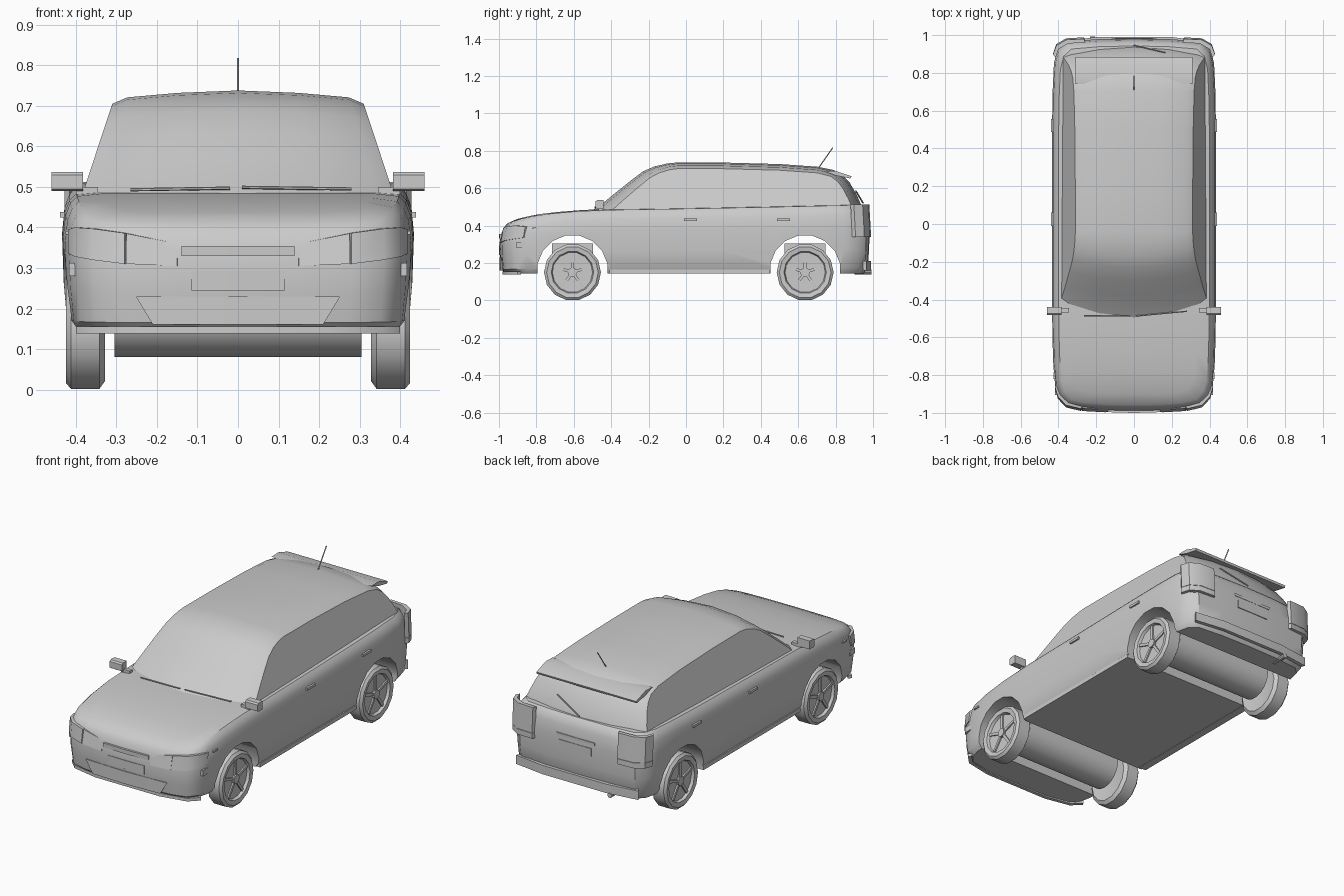
import bpy, bmesh, math
from mathutils import Vector

if "Cube" in bpy.data.objects:
    bpy.data.objects.remove(bpy.data.objects["Cube"])

paint = bpy.data.materials.new("light_grey")
paint.diffuse_color = (0.6, 0.6, 0.6, 1)
paint.use_nodes = True
paint.node_tree.nodes["Principled BSDF"].inputs["Base Color"].default_value = paint.diffuse_color


def smooth(ob, angle=35):
    bpy.ops.object.select_all(action='DESELECT')
    ob.select_set(True)
    bpy.context.view_layer.objects.active = ob
    bpy.ops.object.shade_smooth_by_angle(angle=math.radians(angle))


def loft(name, rings, angle=35):
    """Skin closed rings of equal length and cap both ends with strips."""
    bm = bmesh.new()
    vs = [[bm.verts.new(p) for p in r] for r in rings]
    n = len(rings[0])
    for a, b in zip(vs, vs[1:]):
        for i in range(n):
            bm.faces.new((a[i], a[(i + 1) % n], b[(i + 1) % n], b[i]))
    for r in (vs[0], vs[-1]):
        for i in range(n // 2):
            ids = dict.fromkeys((i, i + 1, (n - i - 1) % n, (n - i) % n))
            if len(ids) > 2:
                bm.faces.new([r[k] for k in ids])
    bmesh.ops.recalc_face_normals(bm, faces=bm.faces)
    me = bpy.data.meshes.new(name)
    bm.to_mesh(me)
    bm.free()
    ob = bpy.data.objects.new(name, me)
    bpy.context.collection.objects.link(ob)
    me.materials.append(paint)
    smooth(ob, angle)
    return ob


def prism(name, x0, x1, profile):
    return loft(name, [[(x, y, z) for y, z in profile] for x in (x0, x1)])


def box(name, x, y, z):
    return prism(name, x[0], x[1], [(y[0], z[0]), (y[1], z[0]), (y[1], z[1]), (y[0], z[1])])


def bar(name, a, b, r, n=6):
    a, b = Vector(a), Vector(b)
    q = (b - a).to_track_quat('Z', 'Y')
    ring = [q @ Vector((r * math.cos(t), r * math.sin(t), 0))
            for t in (2 * math.pi * (i + 0.5) / n for i in range(n))]
    return loft(name, [[p + v for v in ring] for p in (a, b)])


def wrap(name, cols, side=1, tilt=0.0):
    """Thin panel following the body corner; columns are x, y, low z, high z."""
    return loft(name, [[(side * x, y, lo), (side * x, y * (1 - tilt), hi),
                        (side * x * .97, y * (.98 - tilt), hi), (side * x * .97, y * .98, lo)]
                       for x, y, lo, hi in cols])


def interp(pts, y):
    for (a, za), (b, zb) in zip(pts, pts[1:]):
        if y <= b:
            return za + (zb - za) * max(0, (y - a) / (b - a))
    return pts[-1][1]


# lower body: plan outline stacked in layers under the shoulder line
plan = [(0, -.997), (.15, -.994), (.28, -.985), (.36, -.965), (.40, -.92), (.417, -.86),
        (.427, -.75), (.432, -.6), (.434, -.4), (.434, -.1), (.434, .2), (.434, .5), (.431, .7),
        (.424, .85), (.405, .925), (.36, .965), (.2, .978), (0, .982)]
shoulder = [(-1, .385), (-.96, .41), (-.9, .432), (-.8, .455), (-.65, .472), (-.5, .482),
            (0, .49), (.5, .50), (1, .512)]
layers = [(0, .03, .03), (.08, .012, .01), (.35, .004, .003), (.68, 0, 0), (.86, .006, .01),
          (.95, .018, .022), (1, .035, .04), (1.015, .1, .09)]
outline = plan + [(-x, y) for x, y in plan[-2:0:-1]]
rings = []
for t, dx, dy in layers:
    ring = []
    for x, y in outline:
        x, y = x * (1 - dx / .434), y * (1 - dy)
        ring.append((x, y, .145 + t * (interp(shoulder, y) - .145)))
    rings.append(ring)
body = loft("body", rings)

# wheel arches cut straight through
AXLES = (-.607, .637)
for yc in AXLES:
    cutter = bar("arch_cutter", (-.6, yc, .16), (.6, yc, .16), .19, 16)
    cutter.hide_render = True
    mod = body.modifiers.new("arch", 'BOOLEAN')
    mod.operation, mod.solver, mod.object = 'DIFFERENCE', 'EXACT', cutter
    bpy.context.view_layer.objects.active = body
    bpy.ops.object.modifier_apply(modifier=mod.name)
    bpy.data.objects.remove(cutter)
smooth(body)

# cabin: cross-sections along the roof line
roof = [(-.51, .475), (-.45, .515), (-.38, .573), (-.30, .637), (-.23, .69), (-.17, .716),
        (-.10, .732), (-.04, .738), (.2, .737), (.5, .729), (.7, .715), (.79, .697),
        (.84, .668), (.875, .63), (.91, .57), (.937, .51), (.95, .46)]
rings = []
for y, zt in roof:
    def half(z):
        return .378 - (z - .5) * .33
    zs = zt - .033
    pts = [(half(zs) * f, zt - d) for f, d in ((0, 0), (.48, .006), (.88, .017), (1, .033))]
    pts += [(half(z), z) for z in ((zs + .44) / 2, .425)]
    bend = .05 * interp([(-.2, 1), (-.04, 0), (.7, 0), (.86, -.8)], y)
    pts = pts + [(0, .425)] + [(-x, z) for x, z in pts[:0:-1]]
    rings.append([(x, y + bend * (x / .37) ** 2, z) for x, z in pts])
loft("cabin", rings)

# roof spoiler, antenna, wipers
prism("spoiler", -.31, .31, [(.74, .69), (.80, .692), (.885, .664), (.88, .652), (.80, .668)])
bar("antenna", (0, .71, .71), (0, .785, .817), .003)
bar("wiper_left", (-.265, -.485, .493), (-.02, -.487, .497), .004)
bar("wiper_right", (.01, -.487, .499), (.28, -.462, .495), .004)
bar("rear_wiper", (0, .947, .52), (.165, .908, .585), .004)

# nose details
wrap("grille", [(-.14, -.996, .33, .354), (0, -1, .33, .354), (.14, -.996, .33, .354)])
wrap("front_plate", [(-.115, -.997, .244, .293), (0, -1, .244, .293), (.115, -.997, .244, .293)])
wrap("lower_intake", [(-.25, -.99, .226, .23), (-.21, -.991, .16, .23), (0, -.998, .16, .23),
                      (.21, -.991, .16, .23), (.25, -.99, .226, .23)])
wrap("front_lip", [(s * x, y, .138, .155) for s, x, y in
                   ((-1, .40, -.90), (-1, .35, -.95), (-1, .2, -.98), (1, .2, -.98),
                    (1, .35, -.95), (1, .40, -.90))])

# tail details
wrap("rear_plate", [(-.1, .984, .335, .38), (.1, .984, .335, .38)])
wrap("tailgate_handle", [(-.12, .982, .40, .415), (.12, .982, .40, .415)])
wrap("rear_bumper", [(-.38, .965, .16, .21), (-.2, .99, .16, .21), (.2, .99, .16, .21),
                     (.38, .965, .16, .21)])
bar("exhaust", (-.22, .90, .152), (-.22, .992, .152), .013, 10)

for s, side in ((1, "right"), (-1, "left")):
    # lights
    wrap("headlight_inner_" + side, [(.15, -.997, .305, .36), (.275, -.99, .31, .385)], s, .015)
    wrap("headlight_outer_" + side, [(.28, -.99, .31, .386), (.36, -.971, .32, .397),
                                     (.403, -.925, .328, .40), (.419, -.87, .336, .395)], s, .012)
    for part, lo, hi in (("upper", .372, .512), ("lower", .34, .37)):
        wrap("tail_light_%s_%s" % (part, side), [(.265, .988, lo, hi), (.36, .983, lo, hi),
             (.412, .952, lo, hi), (.428, .905, lo, hi)], s, .008 if part == "upper" else 0)
    box("side_marker_" + side, (s * .41, s * .426), (-.82, -.785), (.382, .391))
    box("fog_light_" + side, (s * .39, s * .417), (-.905, -.86), (.28, .312))
    # door mirror
    bm_y = ((-.483, .495), (-.475, .49), (-.44, .49), (-.44, .537), (-.475, .537), (-.483, .53))
    prism("mirror_" + side, s * .383, s * .46, bm_y)
    box("mirror_arm_" + side, (s * .345, s * .40), (-.468, -.445), (.478, .50))
    # door handles and sill
    for y, door in ((-.01, "front"), (.487, "rear")):
        box("%s_handle_%s" % (door, side), (s * .42, s * .439), (y, y + .07), (.425, .438))
    box("sill_" + side, (s * .38, s * .424), (-.41, .45), (.143, .165))
    # wheels with hub and five spokes
    for yc, end in zip(AXLES, ("front", "rear")):
        tag = end + "_" + side
        prof = [(.34, .02), (.335, .09), (.328, .13), (.342, .15), (.412, .15),
                (.424, .136), (.42, .112), (.405, .106), (.403, .02)]
        loft("wheel_" + tag, [[(s * x, yc + r * 1.015 * math.sin(a), .15 + r * 1.015 * math.cos(a))
                               for a in (2 * math.pi * (i + .5) / 14 for i in range(14))]
                              for x, r in prof])
        bar("hub_" + tag, (s * .395, yc, .15), (s * .417, yc, .15), .025, 10)
        for k in range(5):
            a = 2 * math.pi * k / 5
            bar("spoke_%s_%d" % (tag, k), (s * .404, yc, .15),
                (s * .404, yc + .107 * math.sin(a), .15 + .107 * math.cos(a)), .011, 4)

# rounded axle housings between the wheels
for yc, end in zip(AXLES, ("front", "rear")):
    arc = [(yc + .11 * math.cos(a), .19 + .11 * math.sin(a))
           for a in (math.pi + math.pi * i / 12 for i in range(13))]
    prism(end + "_axle_housing", -.305, .305, [(yc - .11, .305)] + arc + [(yc + .11, .305)])
